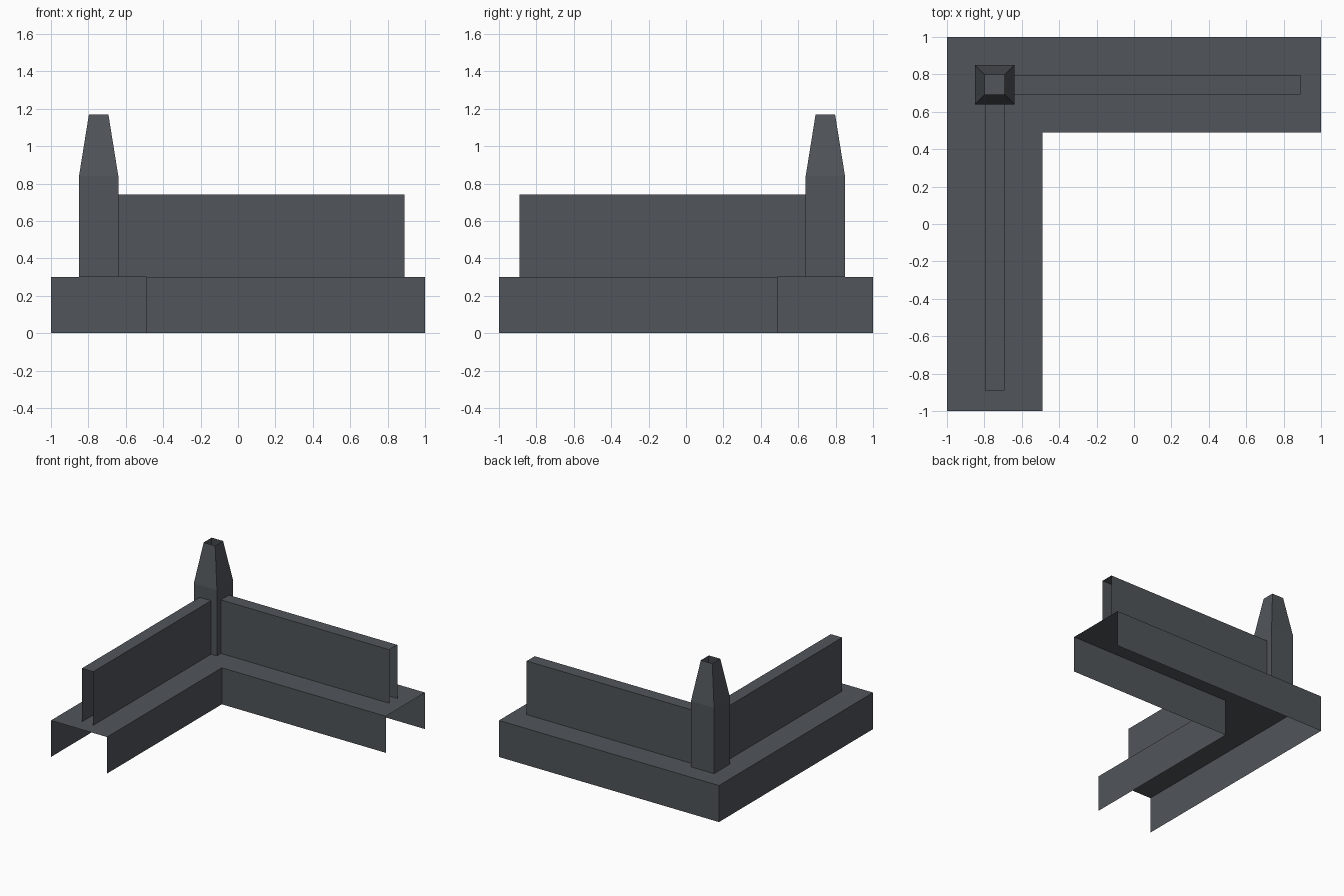
import bpy
import bmesh

cube = bpy.data.objects.get("Cube")
if cube:
    bpy.data.objects.remove(cube, do_unlink=True)

stone = bpy.data.materials.new("dark_slate_grey")
stone.use_nodes = True
colour = (0.082, 0.091, 0.102, 1)
stone.diffuse_color = colour
stone.node_tree.nodes["Principled BSDF"].inputs["Base Color"].default_value = colour


def loft(name, sections, closed=False):
    """Skin matching cross-sections into an open, flat-shaded sheet."""
    bm = bmesh.new()
    rings = [[bm.verts.new(p) for p in s] for s in sections]
    for a, b in zip(rings, rings[1:]):
        n = len(a)
        for i in range(n if closed else n - 1):
            j = (i + 1) % n
            bm.faces.new((a[i], a[j], b[j], b[i]))
    mesh = bpy.data.meshes.new(name)
    bm.to_mesh(mesh)
    bm.free()
    mesh.materials.append(stone)
    obj = bpy.data.objects.new(name, mesh)
    bpy.context.collection.objects.link(obj)
    return obj


def channel(outer, inner, low, high):
    """Upside-down U section between an outer and an inner plan point."""
    return [(*outer, low), (*outer, high), (*inner, high), (*inner, low)]


BASE_TOP, WALL_TOP = 0.30, 0.74
CENTRE = 0.745          # distance of the wall line from the middle
HALF_WALL, HALF_POST = 0.052, 0.105
INNER = 0.49

# L-shaped base, open underneath and at both ends
loft("base", [
    channel((-1, -1), (-INNER, -1), 0, BASE_TOP),
    channel((-1, 1), (-INNER, INNER), 0, BASE_TOP),
    channel((1, 1), (1, INNER), 0, BASE_TOP),
])

# Thin walls from the post along each arm, with open ends
back = [channel((x, CENTRE + HALF_WALL), (x, CENTRE - HALF_WALL), BASE_TOP, WALL_TOP)
        for x in (HALF_POST - CENTRE, 0.89)]
loft("back_wall", back)
loft("side_wall", [[(-y, -x, z) for x, y, z in s] for s in reversed(back)])

# Hollow corner post with a tapered, open top
corners = [(-1, -1), (1, -1), (1, 1), (-1, 1)]
loft("corner_post", [
    [(-CENTRE + sx * r, CENTRE + sy * r, z) for sx, sy in corners]
    for r, z in ((HALF_POST, BASE_TOP), (HALF_POST, 0.84), (HALF_WALL, 1.17))
], closed=True)
